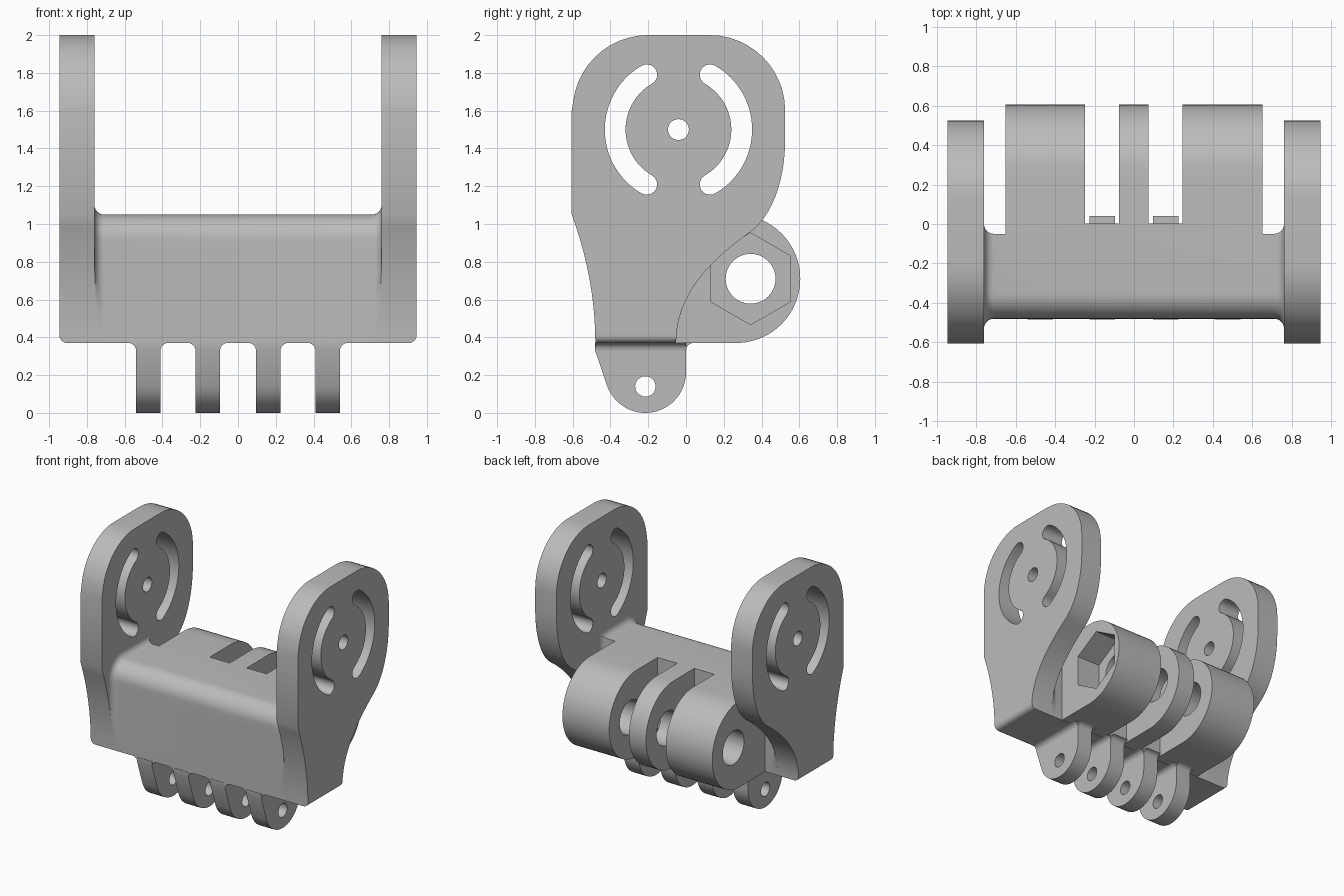
import bpy, bmesh
from math import cos, sin, radians

if "Cube" in bpy.data.objects:
    bpy.data.objects.remove(bpy.data.objects["Cube"])

grey = bpy.data.materials.new("light grey")
grey.diffuse_color = (0.5, 0.5, 0.5, 1)
grey.use_nodes = True
grey.node_tree.nodes["Principled BSDF"].inputs["Base Color"].default_value = grey.diffuse_color


def finish(name, bm):
    bmesh.ops.recalc_face_normals(bm, faces=bm.faces[:])
    me = bpy.data.meshes.new(name)
    bm.to_mesh(me)
    bm.free()
    me.materials.append(grey)
    ob = bpy.data.objects.new(name, me)
    bpy.context.collection.objects.link(ob)
    return ob


def add_prism(bm, pts, a, b, axis="x"):
    """Extrude a (y,z) profile along x, or an (x,z) profile along y."""
    place = (lambda p, q: (q, p[0], p[1])) if axis == "x" else (lambda p, q: (p[0], q, p[1]))
    lo = [bm.verts.new(place(p, a)) for p in pts]
    hi = [bm.verts.new(place(p, b)) for p in pts]
    n = len(pts)
    bm.faces.new(lo)
    bm.faces.new(hi[::-1])
    for i in range(n):
        j = (i + 1) % n
        bm.faces.new((lo[j], lo[i], hi[i], hi[j]))


def arc(cy, cz, r, a0, a1, n=12):
    return [(cy + r * cos(radians(a0 + (a1 - a0) * i / n)),
             cz + r * sin(radians(a0 + (a1 - a0) * i / n))) for i in range(n + 1)]


def circle(cy, cz, r, n=40):
    return arc(cy, cz, r, 0, 360, n)[:-1]


def bezier(p, n=12):
    out = []
    for i in range(n + 1):
        t = i / n
        w = ((1 - t) ** 3, 3 * t * (1 - t) ** 2, 3 * t * t * (1 - t), t ** 3)
        out.append(tuple(sum(w[k] * p[k][c] for k in range(4)) for c in (0, 1)))
    return out


def cut(ob, profiles, a, b):
    """Subtract prisms running along x."""
    bm = bmesh.new()
    for p in profiles:
        add_prism(bm, p, a, b)
    cutter = finish("cutter", bm)
    cutter.hide_render = True
    mod = ob.modifiers.new("cut", "BOOLEAN")
    mod.operation = "DIFFERENCE"
    mod.solver = "EXACT"
    mod.object = cutter
    bpy.context.view_layer.objects.active = ob
    bpy.ops.object.modifier_apply(modifier=mod.name)
    bpy.data.objects.remove(cutter, do_unlink=True)


BASE, TOP = 0.37, 1.05
IN, OUT = 0.76, 0.945      # side plate faces


def front_y(z):
    return -0.48 - 0.125 * ((min(z, TOP) - BASE) / (TOP - BASE)) ** 2


low_back = bezier([(-0.053, BASE), (-0.053, 0.62), (0.12, 0.80), (0.33, 0.95)])
high_back = bezier([(0.33, 0.95), (0.45, 1.03), (0.525, 1.22), (0.525, 1.45)])


def back_y(z):
    for (y0, z0), (y1, z1) in zip(low_back, low_back[1:]):
        if z0 <= z <= z1:
            return y0 + (y1 - y0) * (z - z0) / (z1 - z0)
    return 1.0


# Side plates with a centre hole and two curved slots
zs = [BASE + (TOP - BASE) * i / 10 for i in range(11)]
outline = [(front_y(z), z) for z in zs]
outline += arc(-0.2, 1.6, 0.4, 180, 90)
outline[11:24] = [(-0.605 if i == 0 else y, z) for i, (y, z) in enumerate(outline[11:24])]
outline += arc(0.125, 1.6, 0.4, 90, 0)
outline += high_back[::-1] + low_back[-2::-1]

CY, CZ = -0.04, 1.5


def slot(mid):
    pts = arc(CY, CZ, 0.39, mid - 60, mid + 60, 30)
    for a, s in ((mid + 60, 0), (mid - 60, 180)):
        ey, ez = CY + 0.335 * cos(radians(a)), CZ + 0.335 * sin(radians(a))
        pts += arc(ey, ez, 0.055, a + s, a + s + 180, 10)[1:-1]
        if s == 0:
            pts += arc(CY, CZ, 0.28, mid + 60, mid - 60, 30)
    return pts


for side, s in (("right", 1), ("left", -1)):
    bm = bmesh.new()
    add_prism(bm, outline, s * IN, s * OUT)
    edge = [e for e in bm.edges if all(abs(v.co.z - BASE) < 1e-4 and
                                       abs(abs(v.co.x) - OUT) < 1e-4 for v in e.verts)]
    bmesh.ops.bevel(bm, geom=edge, offset=0.04, segments=6, profile=0.5, affect="EDGES")
    plate = finish(side + "_side_plate", bm)
    cut(plate, [circle(CY, CZ, 0.055), slot(0), slot(180)], s * (IN - 0.1), s * (OUT + 0.1))


# Cross body, flaring in a fillet where it meets the plates
def body_ring(d):
    pts = [(max(-0.48 - d, front_y(z)), z) for z in (BASE + 0.55 * i / 12 for i in range(12))]
    pts += arc(-0.35, 0.92, 0.13 + d, 180, 90)
    pts += [(min(-0.05 + d, back_y(z)), z)
            for z in (TOP + d - (TOP + d - BASE) * i / 12 for i in range(12))]
    return pts + [(-0.053, BASE)]


R = 0.05
flare = [(IN - R + R * sin(radians(a)), R - R * cos(radians(a))) for a in range(0, 91, 15)]
stations = [(-x, d) for x, d in flare[::-1]] + flare
bm = bmesh.new()
rings = [[bm.verts.new((x, y, z)) for y, z in body_ring(d)] for x, d in stations]
for r0, r1 in zip(rings, rings[1:]):
    for i in range(len(r0)):
        j = (i + 1) % len(r0)
        bm.faces.new((r0[i], r0[j], r1[j], r1[i]))
bm.faces.new(rings[0])
bm.faces.new(rings[-1][::-1])
finish("cross_body", bm)

# Rear hinge lugs: one D-shaped block, two gaps, a pin hole and a nut pocket
bm = bmesh.new()
add_prism(bm, [(-0.05, BASE)] + arc(0.265, 0.71, 0.34, -90, 90, 32) + [(-0.05, TOP)], -0.652, 0.652)
lugs = finish("hinge_lugs", bm)
gap = [(0.003, 0.2), (0.9, 0.2), (0.9, 1.3), (0.003, 1.3)]
cut(lugs, [gap], -0.248, -0.075)
cut(lugs, [gap], 0.073, 0.245)
cut(lugs, [circle(0.342, 0.71, 0.132)], -0.8, 0.8)
cut(lugs, [arc(0.342, 0.71, 0.243, 90, 450, 6)[:-1]], 0.45, 0.8)

# Lower fingers with pin holes and filleted roots
F = 0.04
finger_profile = ([(-0.483, BASE), (-0.481, 0.33)] + arc(-0.215, 0.215, 0.215, 199, 360, 24)
                  + arc(F, BASE - F, F, 180, 90, 6))
for k, x in enumerate((-0.475, -0.16, 0.16, 0.475)):
    bm = bmesh.new()
    add_prism(bm, finger_profile, x - 0.065, x + 0.065)
    finger = finish(f"finger_{k + 1}", bm)
    cut(finger, [circle(-0.215, 0.14, 0.054)], x - 0.2, x + 0.2)
    bm = bmesh.new()
    for s in (-1, 1):
        root = [(x + s * 0.065, BASE)] + [
            (x + s * (0.065 + u), BASE + v) for u, v in arc(F, -F, F, 90, 180, 6)]
        add_prism(bm, root, -0.48, 0.0, "y")
    finish(f"finger_fillet_{k + 1}", bm)

# Smooth the curved walls, keep the corners crisp
bpy.ops.object.select_all(action="DESELECT")
for ob in bpy.context.collection.objects:
    ob.select_set(True)
    bpy.context.view_layer.objects.active = ob
bpy.ops.object.shade_smooth_by_angle(angle=radians(30))
